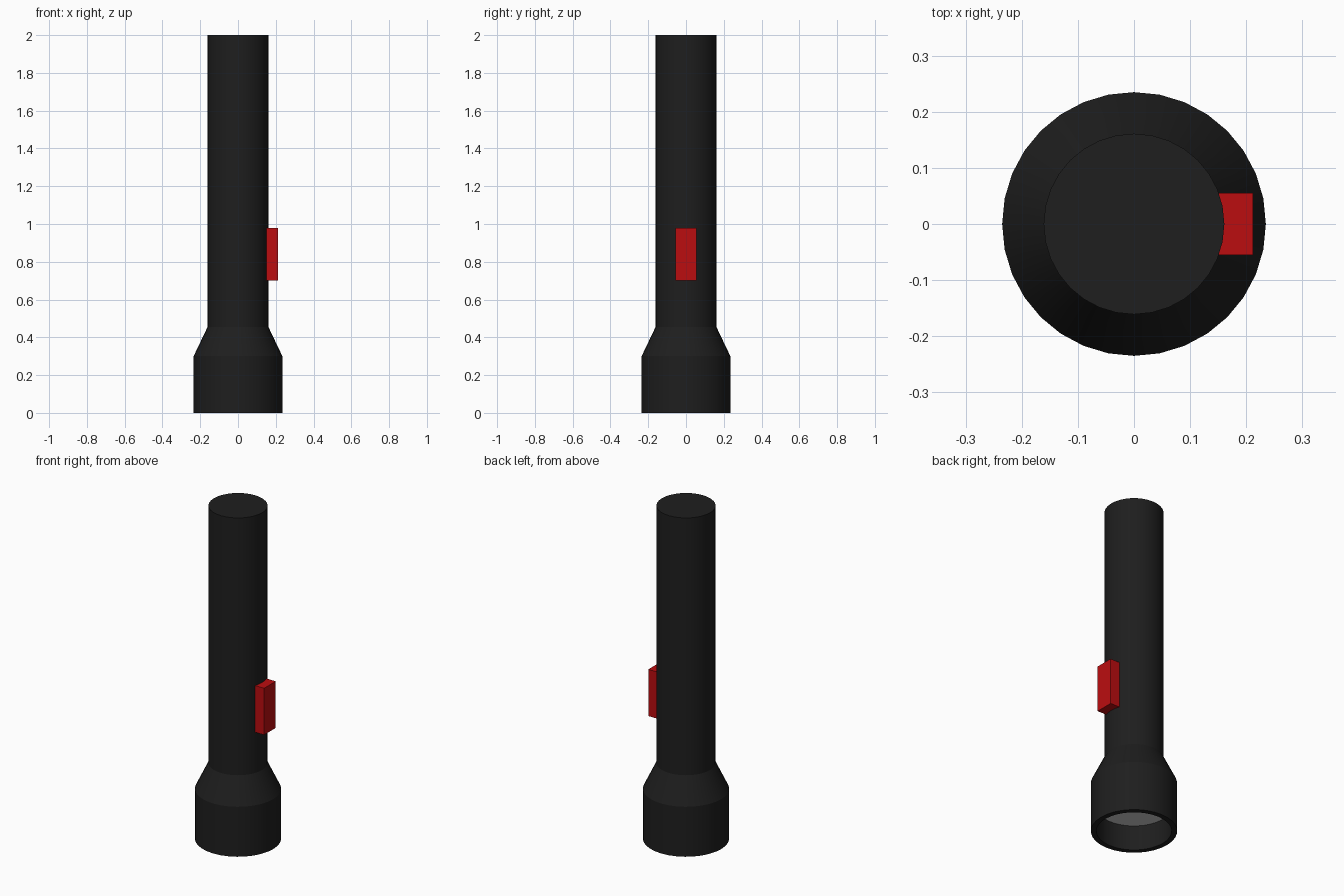
import bpy, bmesh, math

if "Cube" in bpy.data.objects:
    bpy.data.objects.remove(bpy.data.objects["Cube"])

SIDES = 32


def paint(obj, name, rgb):
    mat = bpy.data.materials.new(name)
    mat.diffuse_color = (*rgb, 1)
    mat.use_nodes = True
    mat.node_tree.nodes["Principled BSDF"].inputs["Base Color"].default_value = mat.diffuse_color
    obj.data.materials.append(mat)


def finish(bm, name):
    bmesh.ops.recalc_face_normals(bm, faces=bm.faces)
    mesh = bpy.data.meshes.new(name)
    bm.to_mesh(mesh)
    bm.free()
    obj = bpy.data.objects.new(name, mesh)
    bpy.context.collection.objects.link(obj)
    return obj


def lathe(name, profile):
    """Rings of (radius, z) joined into a closed solid with capped ends."""
    bm = bmesh.new()
    rings = []
    for r, z in profile:
        rings.append([bm.verts.new((r * math.cos(a), r * math.sin(a), z))
                      for a in (2 * math.pi * i / SIDES for i in range(SIDES))])
    for lo, hi in zip(rings, rings[1:]):
        for i in range(SIDES):
            j = (i + 1) % SIDES
            bm.faces.new((lo[i], lo[j], hi[j], hi[i]))
    bm.faces.new(rings[0])
    bm.faces.new(rings[-1])
    obj = finish(bm, name)
    bpy.ops.object.select_all(action='DESELECT')
    obj.select_set(True)
    bpy.context.view_layer.objects.active = obj
    bpy.ops.object.shade_smooth_by_angle(angle=math.radians(20))
    return obj


# Torch body: recessed mouth, wide head, tapered neck, long handle
body = lathe("torch_body", [(0.205, 0.16), (0.205, 0), (0.235, 0), (0.235, 0.30),
                            (0.161, 0.455), (0.161, 2.0)])
paint(body, "black", (0.013, 0.013, 0.013))

# Lens disc set inside the head
lathe("lens", [(0.204, 0.15), (0.204, 0.165)])

# Switch on the right side of the handle
bm = bmesh.new()
bmesh.ops.create_cube(bm, size=1)
bmesh.ops.scale(bm, vec=(0.10, 0.11, 0.28), verts=bm.verts)
bmesh.ops.translate(bm, vec=(0.162, 0, 0.84), verts=bm.verts)
switch = finish(bm, "switch")
paint(switch, "red", (0.5, 0.004, 0.005))
